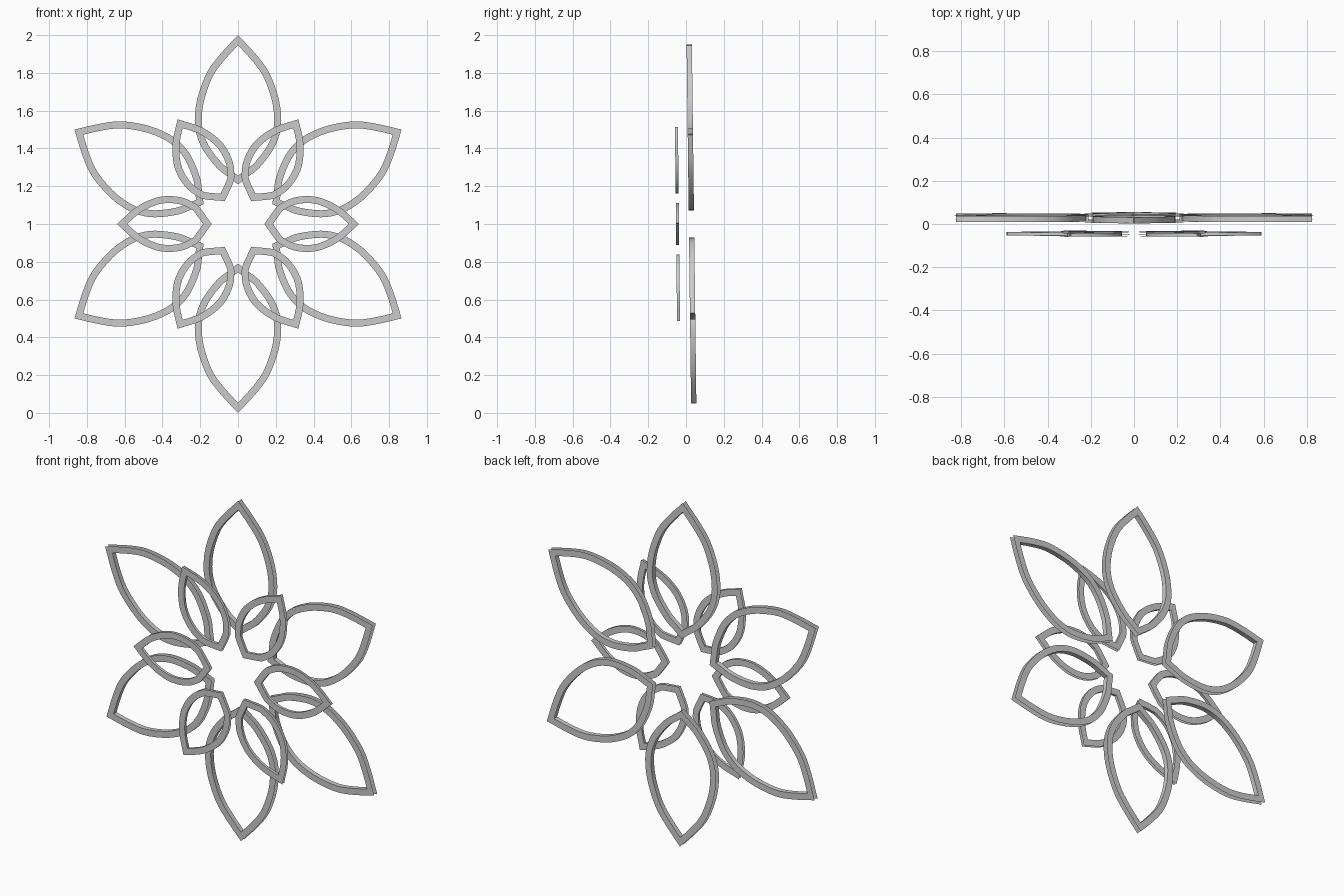
import bpy, math
from mathutils import Vector

if "Cube" in bpy.data.objects:
    bpy.data.objects.remove(bpy.data.objects["Cube"])

BAND = 0.037

# (distance from flower centre, half width) along one side of each petal outline
LARGE = [(.21, 0), (.25, .053), (.30, .115), (.40, .19), (.50, .225), (.60, .226),
         (.70, .205), (.81, .16), (.90, .093), (1.0, 0)]
SMALL = [(.14, 0), (.20, .085), (.23, .11), (.29, .138), (.37, .148), (.45, .134),
         (.544, .086), (.64, 0)]


def smooth_side(pts, steps=4):
    p = [Vector(q) for q in pts]
    p = [2 * p[0] - p[1]] + p + [2 * p[-1] - p[-2]]
    out = []
    for i in range(1, len(p) - 2):
        a, b, c, d = p[i - 1:i + 3]
        for k in range(steps):
            t = k / steps
            out.append(.5 * (2 * b + (c - a) * t + (2 * a - 5 * b + 4 * c - d) * t * t
                             + (3 * b - a - 3 * c + d) * t ** 3))
    return out + [p[-2]]


def outline(pts):
    side = smooth_side(pts)
    return side + [Vector((q.x, -q.y)) for q in side[-2:0:-1]]


def inset(loop, dist):
    # mitred inward offset; the loop runs clockwise
    out = []
    for i, q in enumerate(loop):
        d1 = (q - loop[i - 1]).normalized()
        d2 = (loop[(i + 1) % len(loop)] - q).normalized()
        n1, n2 = Vector((d1.y, -d1.x)), Vector((d2.y, -d2.x))
        m = (n1 + n2).normalized()
        out.append(q + m * dist / max(m.dot(n1), .5))
    return out


def petal(name, pts, angle, y_mid, depth, tilt):
    outer = outline(pts)
    inner = inset(outer, BAND)
    n = len(outer)
    ca, sa = math.cos(angle), math.sin(angle)
    verts = []
    # channel section: front flange, inner wall, back flange, open outside
    for loop, s in ((outer, -1), (inner, -1), (inner, 1), (outer, 1)):
        for q in loop:
            x, z = q.x * ca - q.y * sa, q.x * sa + q.y * ca
            verts.append((x, y_mid + s * depth / 2 - tilt * z, z + 1))
    faces = [(r * n + i, r * n + (i + 1) % n, (r + 1) * n + (i + 1) % n, (r + 1) * n + i)
             for r in range(3) for i in range(n)]
    me = bpy.data.meshes.new(name)
    me.from_pydata(verts, [], [f[::-1] for f in faces])
    # front flange must face -y
    if me.polygons[0].normal.y > 0:
        me.flip_normals()
    ob = bpy.data.objects.new(name, me)
    bpy.context.collection.objects.link(ob)
    bpy.ops.object.select_all(action='DESELECT')
    ob.select_set(True)
    bpy.context.view_layer.objects.active = ob
    bpy.ops.object.shade_smooth_by_angle(angle=math.radians(30))


# six large petals behind, six small petals in front
for k in range(6):
    petal(f"large_petal_{k + 1}", LARGE, math.radians(30 + 60 * k), .029, .028, .0125)
    petal(f"small_petal_{k + 1}", SMALL, math.radians(60 * k), -.045, .016, .011)
